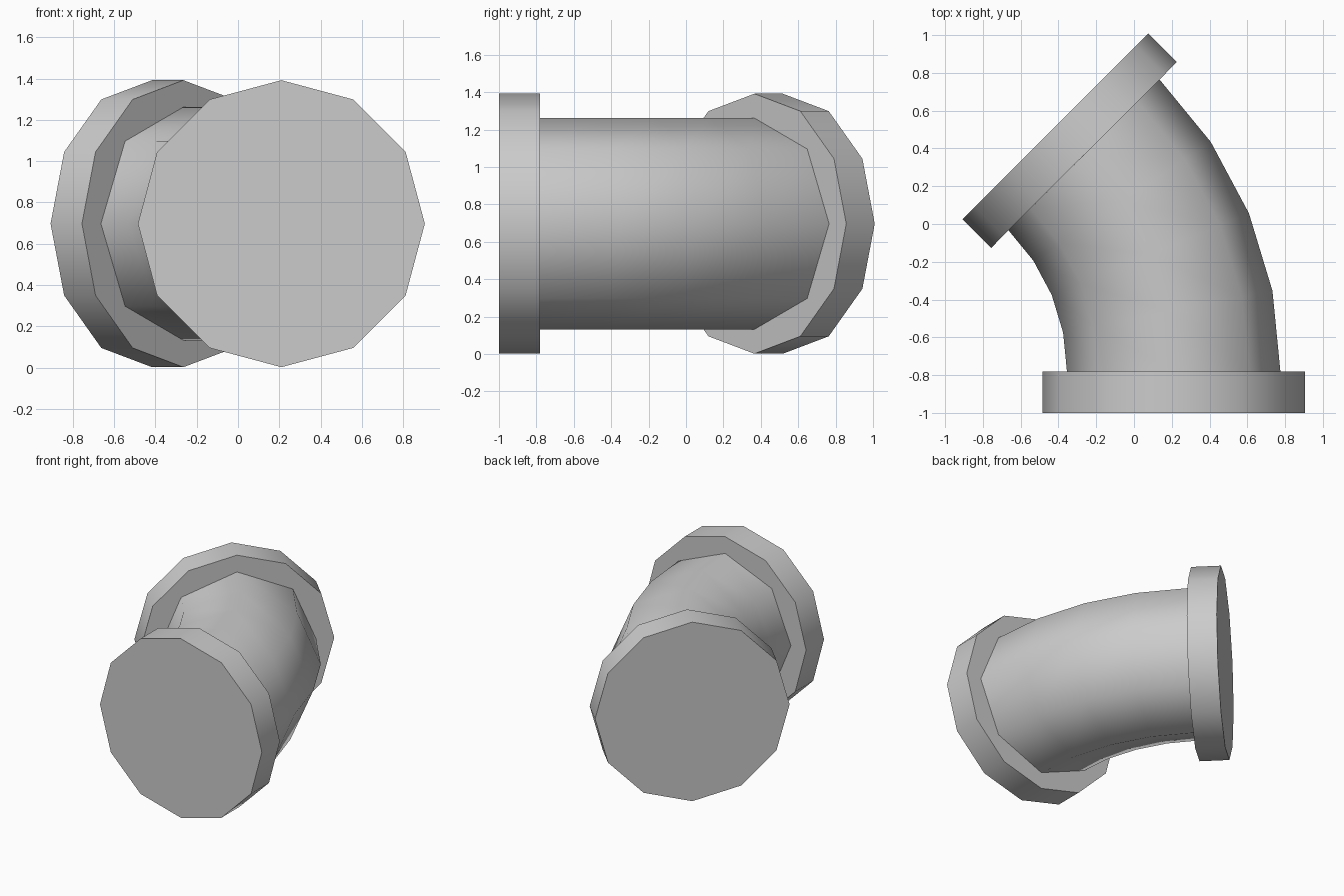
import bpy, bmesh, math
from mathutils import Vector

if "Cube" in bpy.data.objects:
    bpy.data.objects.remove(bpy.data.objects["Cube"])

Z = 0.697                                  # height of the pipe axis
BEND_C = Vector((-1.41, -0.78, Z))         # centre of the 45 degree bend
BEND_R = 1.62


def axis_frame(a):
    """Point on the bend axis, its outward direction and its travel direction."""
    out = Vector((math.cos(a), math.sin(a), 0))
    return BEND_C + out * BEND_R, out, Vector((-math.sin(a), math.cos(a), 0))


def loft(name, rings, sides):
    """Tube through rings of (centre, outward direction, radius), capped at both ends."""
    bm = bmesh.new()
    loops = []
    for c, out, r in rings:
        loops.append([bm.verts.new(c + out * r * math.cos(t) + Vector((0, 0, r * math.sin(t))))
                      for t in (2 * math.pi * i / sides for i in range(sides))])
    for a, b in zip(loops, loops[1:]):
        for i in range(sides):
            j = (i + 1) % sides
            bm.faces.new((a[i], a[j], b[j], b[i]))
    bm.faces.new(loops[0])
    bm.faces.new(loops[-1])
    bmesh.ops.recalc_face_normals(bm, faces=bm.faces)
    # smooth sides, crisp rims
    for f in bm.faces:
        f.smooth = len(f.verts) == 4
    for e in bm.edges:
        e.smooth = all(len(f.verts) == 4 for f in e.link_faces)
    me = bpy.data.meshes.new(name)
    bm.to_mesh(me)
    bm.free()
    ob = bpy.data.objects.new(name, me)
    bpy.context.collection.objects.link(ob)
    return ob


# bent pipe, eight sides and four segments
bend = []
for k in range(5):
    p, out, _ = axis_frame(math.radians(45) * k / 4)
    bend.append((p, out, 0.565))
loft("bent_pipe", bend, 8)

# twelve-sided end flanges
for name, angle, thick in (("front_flange", 0, -0.22), ("back_flange", 45, 0.215)):
    p, out, along = axis_frame(math.radians(angle))
    loft(name, [(p, out, 0.695), (p + along * thick, out, 0.695)], 12)
